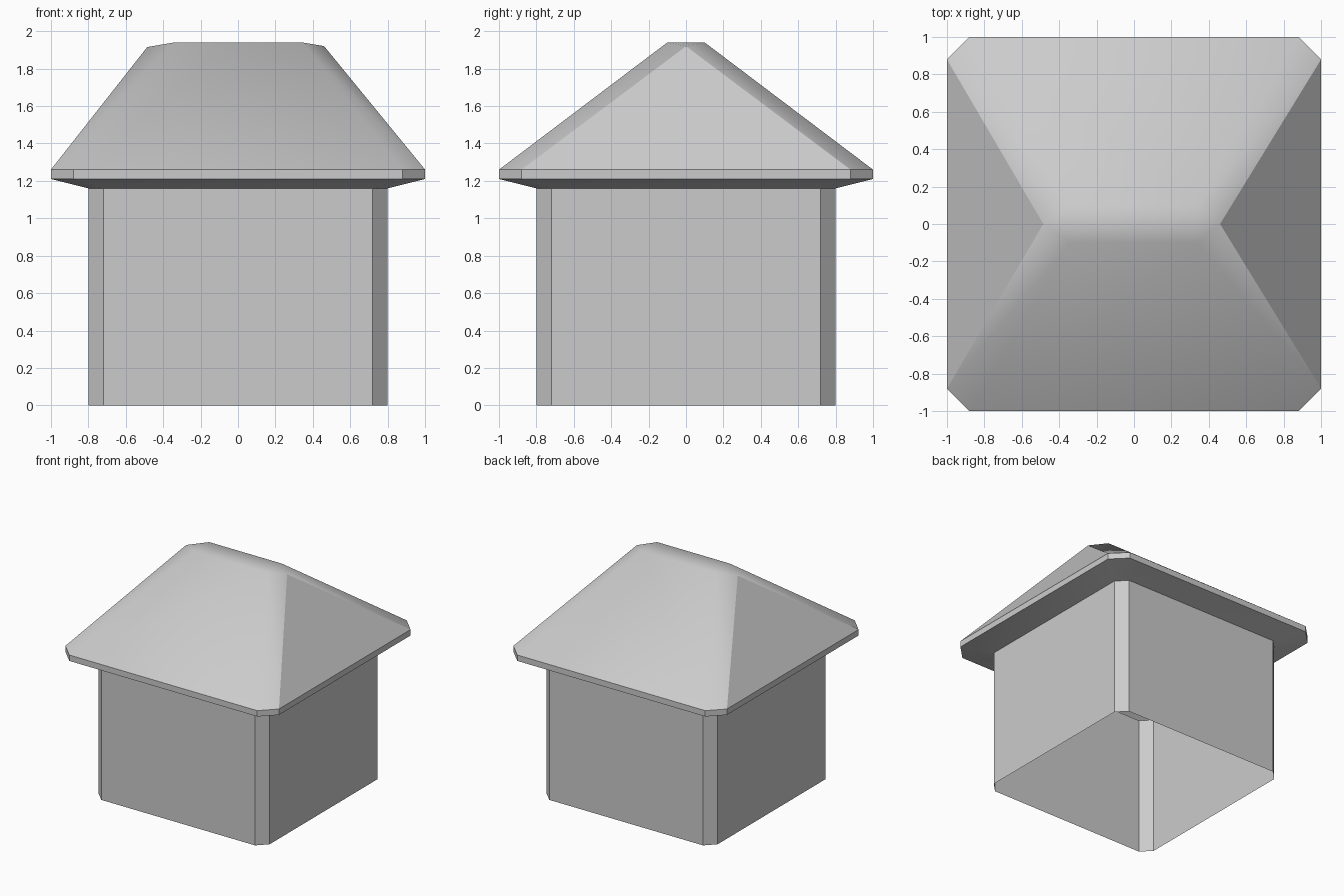
import bpy
import bmesh
import math

cube = bpy.data.objects.get("Cube")
if cube:
    bpy.data.objects.remove(cube)

# Single plain colour
grey = bpy.data.materials.new("light_grey")
grey.use_nodes = True
colour = (0.6, 0.6, 0.6, 1)
grey.diffuse_color = colour
grey.node_tree.nodes["Principled BSDF"].inputs["Base Color"].default_value = colour


def ring(bm, outer, inner, z):
    """Square ring with cut corners, counter-clockwise from the right side."""
    corners = [(1, -1), (1, 1), (-1, 1), (-1, -1)]
    points = []
    for sx, sy in corners:
        pair = [(sx * outer, sy * inner), (sx * inner, sy * outer)]
        points += pair if sx * sy > 0 else pair[::-1]
    return [bm.verts.new((x, y, z)) for x, y in points]


def bridge(bm, low, high):
    for i in range(len(low)):
        j = (i + 1) % len(low)
        bm.faces.new((low[i], low[j], high[j], high[i]))


def finish(bm, name):
    mesh = bpy.data.meshes.new(name)
    bm.to_mesh(mesh)
    bm.free()
    mesh.materials.append(grey)
    obj = bpy.data.objects.new(name, mesh)
    bpy.context.collection.objects.link(obj)
    return obj


# Walls: open shell with chamfered corners
bm = bmesh.new()
bridge(bm, ring(bm, 0.8, 0.72, 0), ring(bm, 0.8, 0.72, 1.16))
finish(bm, "walls")

# Roof: sloping soffit, thin fascia, then the hipped slopes
bm = bmesh.new()
soffit = ring(bm, 0.8, 0.72, 1.16)
fascia = ring(bm, 1, 0.88, 1.21)
eaves = ring(bm, 1, 0.88, 1.26)
bridge(bm, soffit, fascia)
bridge(bm, fascia, eaves)

# Flat ridge with a slightly lower point at each end
tips = {1: bm.verts.new((0.46, 0, 1.92)), -1: bm.verts.new((-0.485, 0, 1.915))}
ridge = {(sx, sy): bm.verts.new((sx * 0.34, sy * 0.1, 1.94))
         for sx in (1, -1) for sy in (1, -1)}
rim = {(round(v.co.x, 2), round(v.co.y, 2)): v for v in eaves}

for s in (1, -1):
    # Front and back slopes
    bm.faces.new((rim[-0.88, s], rim[0.88, s], ridge[1, s], ridge[-1, s]))
    # End slopes and the small ridge ends
    bm.faces.new((rim[s, -0.88], rim[s, 0.88], tips[s]))
    bm.faces.new((ridge[s, -1], tips[s], ridge[s, 1]))
    # Narrow hips at the corners
    for t in (1, -1):
        side, front = rim[s, t * 0.88], rim[s * 0.88, t]
        bm.faces.new((side, front, ridge[s, t]))
        bm.faces.new((side, ridge[s, t], tips[s]))
bm.faces.new((ridge[-1, -1], ridge[1, -1], ridge[1, 1], ridge[-1, 1]))
bmesh.ops.recalc_face_normals(bm, faces=bm.faces)
# Keep the open shell facing outwards
bm.normal_update()
if max(bm.faces, key=lambda f: f.calc_center_median().z).normal.z < 0:
    bmesh.ops.reverse_faces(bm, faces=bm.faces)
roof = finish(bm, "roof")

bpy.ops.object.select_all(action='DESELECT')
roof.select_set(True)
bpy.context.view_layer.objects.active = roof
bpy.ops.object.shade_smooth_by_angle(angle=math.radians(30))
